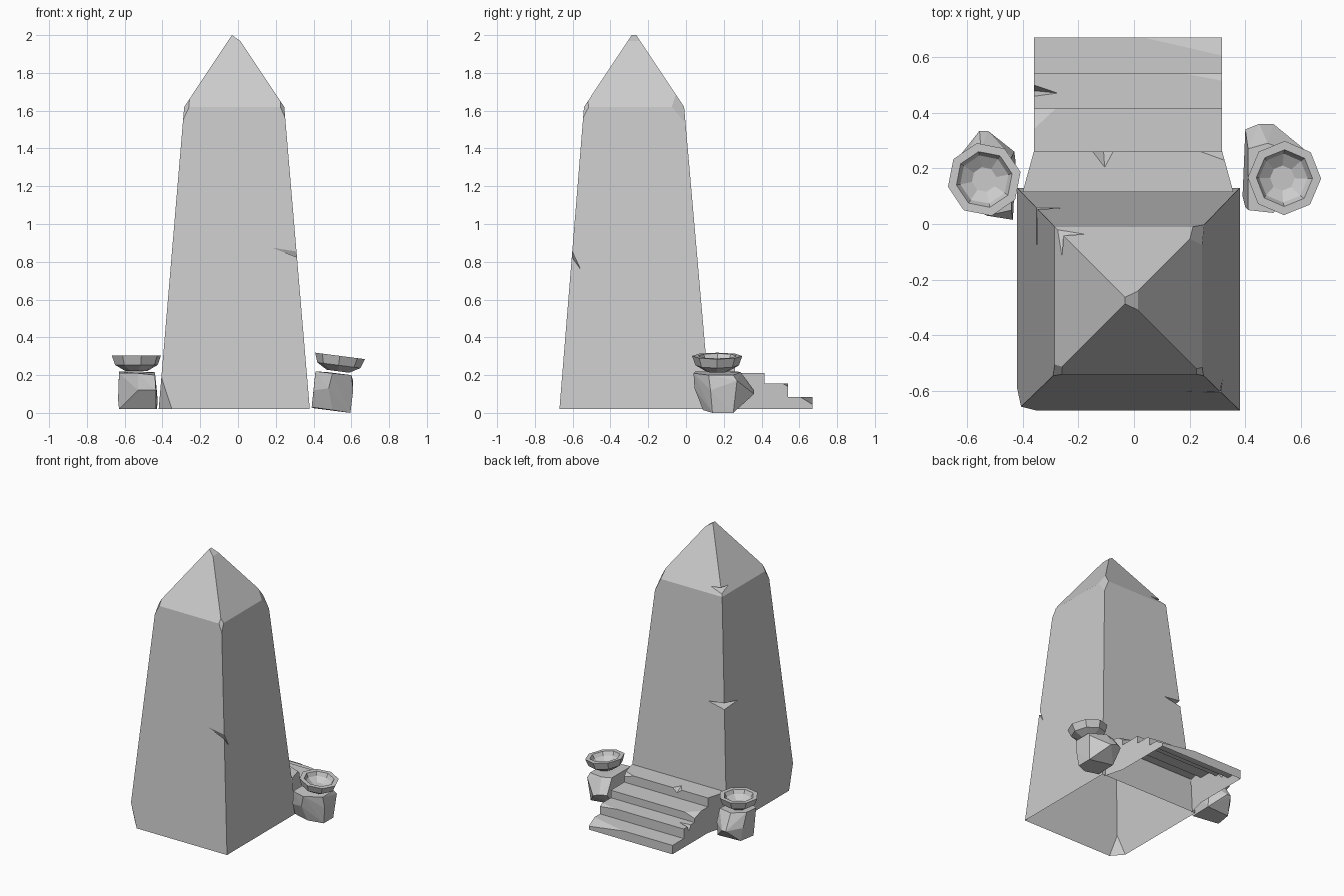
import bpy, bmesh, math
from mathutils import Vector, Matrix

if "Cube" in bpy.data.objects:
    bpy.data.objects.remove(bpy.data.objects["Cube"])


def finish(bm, name):
    bmesh.ops.recalc_face_normals(bm, faces=bm.faces)
    me = bpy.data.meshes.new(name)
    bm.to_mesh(me)
    bm.free()
    ob = bpy.data.objects.new(name, me)
    bpy.context.collection.objects.link(ob)
    return ob


def loft(bm, rings, caps=True):
    """Bridge equal-length rings of points into a closed skin."""
    rows = [[bm.verts.new(p) for p in r] for r in rings]
    n = len(rows[0])
    for a, b in zip(rows, rows[1:]):
        for i in range(n):
            bm.faces.new((a[i], a[(i + 1) % n], b[(i + 1) % n], b[i]))
    if caps:
        bm.faces.new(rows[0][::-1])
        bm.faces.new(rows[-1])


def hull(bm, pts):
    vs = [bm.verts.new(p) for p in pts]
    res = bmesh.ops.convex_hull(bm, input=vs)
    junk = [g for g in res["geom_interior"] + res["geom_unused"]
            if isinstance(g, bmesh.types.BMVert)]
    bmesh.ops.delete(bm, geom=list(set(junk)), context='VERTS')


def slice_off(bm, pts, centre):
    """Chip a corner with the plane through three points."""
    a, b, c = map(Vector, pts)
    n = (b - a).cross(c - a).normalized()
    if n.dot(a - centre) < 0:
        n = -n
    res = bmesh.ops.bisect_plane(bm, geom=bm.verts[:] + bm.edges[:] + bm.faces[:],
                                 plane_co=a, plane_no=n, clear_outer=True)
    edges = [e for e in res["geom_cut"] if isinstance(e, bmesh.types.BMEdge)]
    bmesh.ops.holes_fill(bm, edges=edges, sides=0)


def notch(ob, wedges):
    """Carve wedge-shaped cracks, each given by four points."""
    bm = bmesh.new()
    for w in wedges:
        hull(bm, w)
    cutter = finish(bm, "crack_cutter")
    cutter.hide_render = True
    mod = ob.modifiers.new("cracks", 'BOOLEAN')
    mod.operation, mod.solver, mod.object = 'DIFFERENCE', 'EXACT', cutter
    bpy.context.view_layer.objects.active = ob
    bpy.ops.object.modifier_apply(modifier=mod.name)
    bpy.data.objects.remove(cutter)


def open_faces(ob, test):
    bm = bmesh.new()
    bm.from_mesh(ob.data)
    bm.normal_update()
    bmesh.ops.delete(bm, geom=[f for f in bm.faces if test(f)], context='FACES')
    bm.to_mesh(ob.data)
    bm.free()


def rect(x0, x1, y0, y1, z):
    return [(x0, y0, z), (x1, y0, z), (x1, y1, z), (x0, y1, z)]


# Obelisk: tapered shaft with pyramid cap, chipped corners, open bottom
bm = bmesh.new()
hull(bm, rect(-.42, .38, -.67, .13, .02) + rect(-.285, .245, -.54, -.01, 1.62)
     + [(-.02, -.275, 2.018)])
bmesh.ops.dissolve_limit(bm, angle_limit=.01, verts=bm.verts, edges=bm.edges)
mid = Vector((-.02, -.27, 1))
for chip in (
    [(-.35, -.67, .02), (-.42, -.59, .02), (-.406, -.656, .19)],
    [(-.258, -.513, 1.66), (-.291, -.546, 1.55), (-.285, -.505, 1.62)],
    [(.203, -.052, 1.68), (.253, -.002, 1.53), (.245, -.075, 1.62)],
    [(.225, -.52, 1.65), (.25, -.546, 1.56), (.245, -.515, 1.62)],
    [(-.032, -.3, 2.0), (-.032, -.25, 2.0), (.02, -.275, 1.963)],
):
    slice_off(bm, chip, mid)
obelisk = finish(bm, "obelisk")
notch(obelisk, [
    [(.15, -.61, .9), (.33, -.555, .75), (.34, -.64, .93), (.34, -.64, .86)],
    [(-.21, .065, .87), (-.36, -.11, .85), (-.39, .1, .9), (-.39, .1, .83)],
    [(-.17, -.03, 1.66), (-.26, -.12, 1.66), (-.31, .02, 1.68), (-.31, .02, 1.62)],
])
open_faces(obelisk, lambda f: f.normal.z < -.9 and f.calc_center_median().z < .03)

# Steps: stair profile extruded across, flaring towards the obelisk
levels = [(.67, .085), (.54, .155), (.415, .21), (.26, .275)]
profile = [(.67, .02)]
for i, (y, z) in enumerate(levels):
    profile.append((y, z))
    if i < 3:
        profile.append((levels[i + 1][0], z))
bm = bmesh.new()
sides = []
for x, flare in ((-.36, -.04), (.317, .04)):
    side = [(x, y, z) for y, z in profile]
    side += [(x + flare, .115, .275), (x + flare, .115, .02), (x, .26, .02)]
    sides.append(side)
loft(bm, sides)
steps = finish(bm, "steps")
notch(steps, [
    [(0, .675, .087), (.325, .6, .087), (.325, .675, .04), (.33, .69, .1)],
    [(.14, .545, .157), (.325, .51, .157), (.325, .545, .135), (.33, .56, .17)],
    [(-.27, .42, .212), (-.365, .33, .212), (-.365, .42, .18), (-.37, .43, .22)],
    [(-.27, .47, .157), (-.37, .505, .16), (-.37, .455, .16), (-.37, .48, .11)],
    [(-.155, .265, .277), (-.07, .265, .277), (-.105, .2, .277), (-.11, .27, .24)],
    [(.22, .265, .277), (.33, .225, .277), (.33, .265, .24), (.34, .28, .29)],
])
open_faces(steps, lambda f: (f.normal.z < -.9 and f.calc_center_median().z < .03)
           or f.normal.y < -.99 and f.calc_center_median().y < .12)

# Rough stone pedestals beside the steps
rocks = {
    "right_pedestal": [
        (.41, .05, .22), (.41, .27, .22), (.48, .29, .215), (.60, .25, .20), (.60, .12, .20),
        (.50, .04, .21), (.40, .06, .12), (.40, .34, .12), (.45, .36, .12), (.50, .36, .10),
        (.61, .27, .17), (.61, .13, .12), (.48, .045, .13),
        (.39, .10, .03), (.40, .26, .025), (.595, .25, 0), (.595, .14, 0), (.50, .09, .015)],
    "left_pedestal": [
        (-.63, .09, .21), (-.63, .20, .22), (-.55, .27, .22), (-.44, .24, .215), (-.44, .05, .20),
        (-.53, .03, .21), (-.635, .12, .07), (-.63, .24, .12), (-.555, .335, .11),
        (-.525, .335, .11), (-.43, .26, .12), (-.425, .22, .06), (-.435, .015, .12),
        (-.53, .03, .12), (-.63, .12, .02), (-.61, .24, .02), (-.43, .25, .02), (-.435, .09, .02)],
}
for name, pts in rocks.items():
    bm = bmesh.new()
    hull(bm, pts)
    finish(bm, name)

# Octagonal offering bowls, the right one tilted
bowl = [(.06, -.04), (.115, -.008), (.133, .042), (.102, .042), (.088, .015), (.045, -.012)]
for name, loc, tilt, spin in (("left_bowl", (-.538, .16, .262), 0, .2),
                              ("right_bowl", (.535, .165, .26), .13, math.pi / 8 + .38)):
    m = (Matrix.Translation(loc) @ Matrix.Rotation(tilt, 4, 'Y')
         @ Matrix.Rotation(spin, 4, 'Z'))
    rings = [[m @ Vector((r * math.cos(k * math.pi / 4), r * math.sin(k * math.pi / 4), z))
              for k in range(8)] for r, z in bowl]
    bm = bmesh.new()
    loft(bm, rings)
    finish(bm, name)
